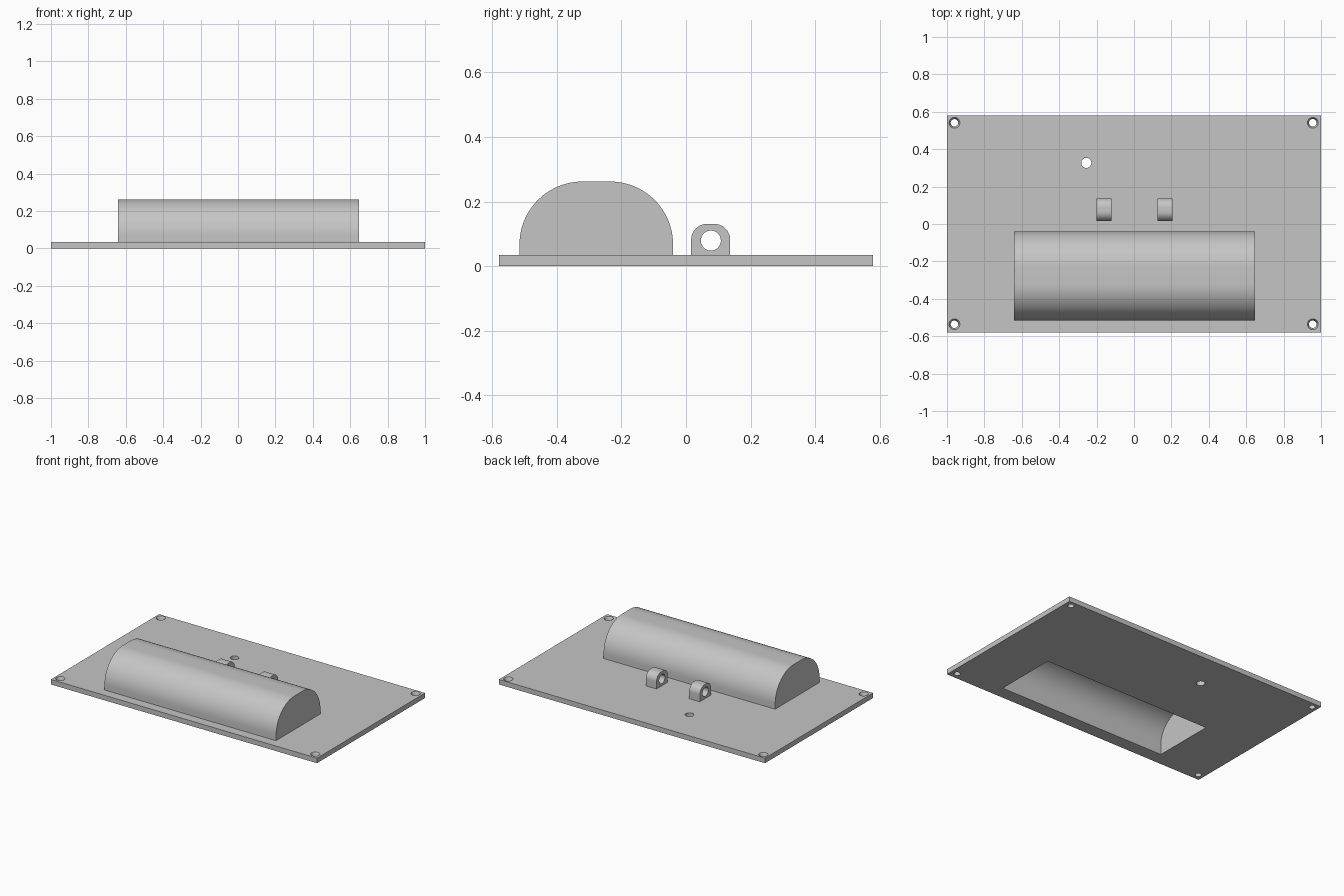
import bpy
import bmesh
from math import sin, cos, pi, radians
from mathutils import Matrix, Vector

if "Cube" in bpy.data.objects:
    bpy.data.objects.remove(bpy.data.objects["Cube"])

grey = bpy.data.materials.new("light grey")
grey.use_nodes = True
colour = (0.56, 0.56, 0.56, 1)
grey.diffuse_color = colour
grey.node_tree.nodes["Principled BSDF"].inputs["Base Color"].default_value = colour

PLATE_TOP = 0.034
WALL = 0.025


def make_object(name, bm):
    bmesh.ops.recalc_face_normals(bm, faces=bm.faces)
    mesh = bpy.data.meshes.new(name)
    bm.to_mesh(mesh)
    bm.free()
    mesh.materials.append(grey)
    obj = bpy.data.objects.new(name, mesh)
    bpy.context.collection.objects.link(obj)
    return obj


def box(name, low, high):
    bm = bmesh.new()
    low, high = Vector(low), Vector(high)
    size = Matrix.Diagonal((*(high - low), 1))
    bmesh.ops.create_cube(bm, size=1, matrix=Matrix.Translation((low + high) / 2) @ size)
    return make_object(name, bm)


def arch(name, x0, x1, y0, y1, base, top, radius, steps=24):
    """Prism along x with both upper corners rounded."""
    outline = [(y0, base), (y1, base)]
    for centre, start in ((y1 - radius, 0), (y0 + radius, pi / 2)):
        for i in range(steps + 1):
            a = start + pi / 2 * i / steps
            outline.append((centre + radius * cos(a), top - radius + radius * sin(a)))
    bm = bmesh.new()
    face = bm.faces.new([bm.verts.new((x0, y, z)) for y, z in outline])
    side = bmesh.ops.extrude_face_region(bm, geom=[face])["geom"]
    verts = [v for v in side if isinstance(v, bmesh.types.BMVert)]
    bmesh.ops.translate(bm, verts=verts, vec=(x1 - x0, 0, 0))
    return make_object(name, bm)


def drill(name, centre, r_low, r_high, depth, turn=Matrix()):
    bm = bmesh.new()
    bmesh.ops.create_cone(bm, cap_ends=True, segments=40, radius1=r_low, radius2=r_high,
                          depth=depth, matrix=Matrix.Translation(centre) @ turn)
    return make_object(name, bm)


def cut(obj, cutters):
    for cutter in cutters:
        mod = obj.modifiers.new("cut", 'BOOLEAN')
        mod.operation = 'DIFFERENCE'
        mod.solver = 'EXACT'
        mod.object = cutter
    graph = bpy.context.evaluated_depsgraph_get()
    mesh = bpy.data.meshes.new_from_object(obj.evaluated_get(graph))
    obj.modifiers.clear()
    obj.data = mesh
    mesh.shade_smooth()
    mesh.set_sharp_from_angle(angle=radians(30))


# Hollow cover, open through the underside of the plate
cavity = arch("cavity_cutter", -0.625, 0.63, -0.516 + WALL, -0.04 - WALL,
              -0.1, 0.262 - WALL, 0.195 - WALL)
cover = arch("battery_cover", -0.642, 0.647, -0.516, -0.04, PLATE_TOP, 0.262, 0.195)
cut(cover, [cavity])

# Base plate with countersunk corner holes and one plain hole
plate = box("base_plate", (-1, -0.58, 0), (1, 0.58, PLATE_TOP))
holes = [drill("plain_hole_cutter", (-0.255, 0.327, 0), 0.027, 0.027, 0.2)]
for x in (-0.96, 0.956):
    for y in (-0.536, 0.541):
        holes.append(drill("screw_hole_cutter", (x, y, 0), 0.02, 0.02, 0.2))
        holes.append(drill("countersink_cutter", (x, y, PLATE_TOP), 0.02, 0.038, 0.036))
cut(plate, [cavity] + holes)

# Pair of pierced lugs behind the cover
lug_cutters = []
for name, x in (("right_lug", -0.2), ("left_lug", 0.126)):
    lug = arch(name, x, x + 0.08, 0.016, 0.137, PLATE_TOP, 0.131, 0.05, 16)
    bore = drill("lug_bore_cutter", (x + 0.04, 0.077, 0.079), 0.031, 0.031, 0.2,
                 Matrix.Rotation(pi / 2, 4, 'Y'))
    cut(lug, [bore])
    lug_cutters.append(bore)

for cutter in [cavity] + holes + lug_cutters:
    bpy.data.objects.remove(cutter)
